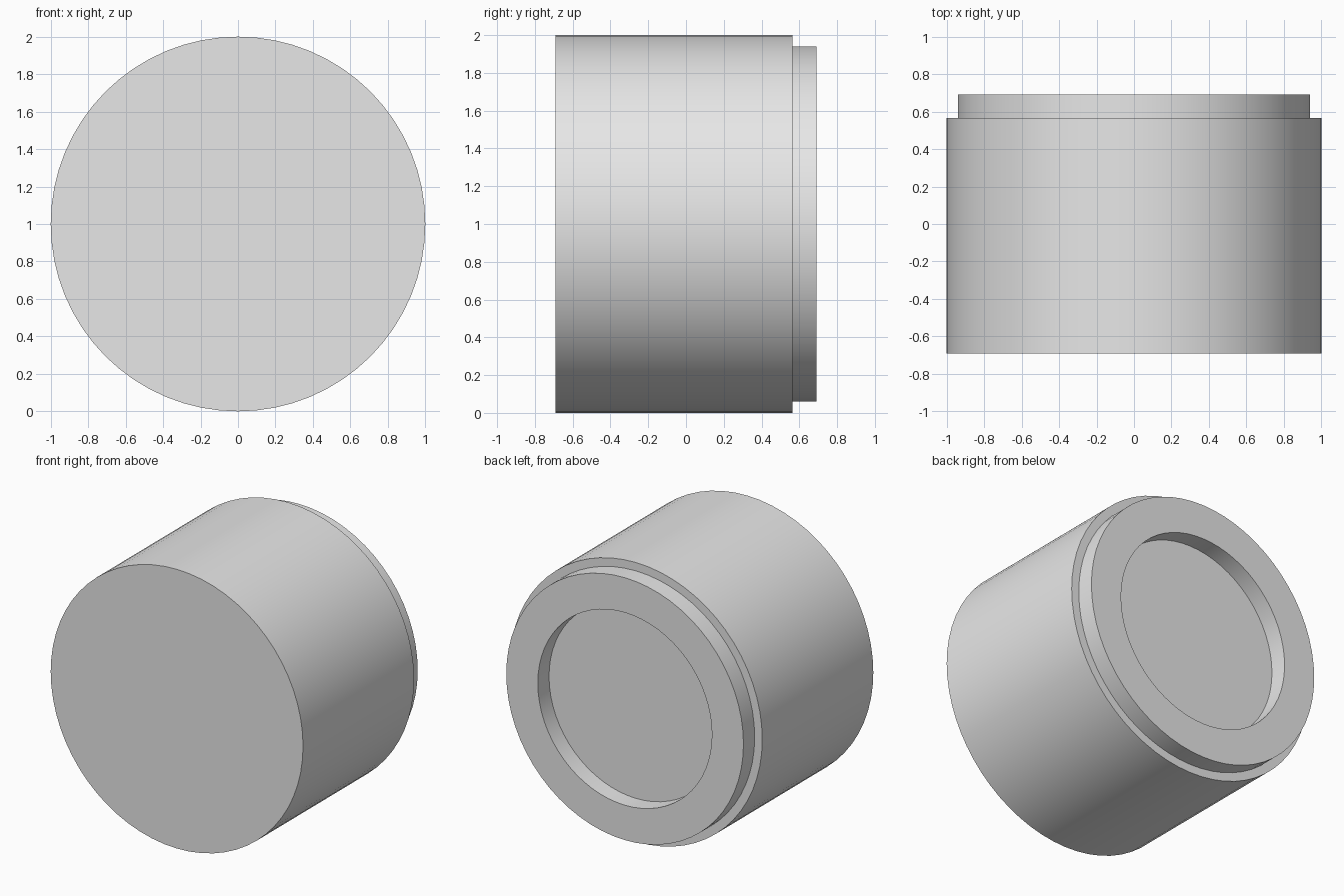
import bpy
import bmesh
import math

SEGMENTS = 64
CENTRE_Z = 1.0

# Remove the default cube
cube = bpy.data.objects.get("Cube")
if cube:
    bpy.data.objects.remove(cube, do_unlink=True)

# Single plain grey
grey = bpy.data.materials.new("light_grey")
grey.use_nodes = True
colour = (0.8, 0.8, 0.8, 1.0)
grey.diffuse_color = colour
grey.node_tree.nodes["Principled BSDF"].inputs["Base Color"].default_value = colour


def turned_part(name, profile, material):
    """Closed solid turned about the y axis from (radius, y) points, front to back."""
    bm = bmesh.new()
    rings = []
    for radius, y in profile:
        ring = []
        for i in range(SEGMENTS):
            a = math.tau * i / SEGMENTS
            ring.append(bm.verts.new((radius * math.cos(a), y, radius * math.sin(a))))
        rings.append(ring)
    for near, far in zip(rings, rings[1:]):
        for i in range(SEGMENTS):
            j = (i + 1) % SEGMENTS
            bm.faces.new((near[i], near[j], far[j], far[i]))
    bm.faces.new(rings[0])
    bm.faces.new(rings[-1])
    bmesh.ops.recalc_face_normals(bm, faces=bm.faces)
    mesh = bpy.data.meshes.new(name)
    bm.to_mesh(mesh)
    bm.free()
    mesh.materials.append(material)
    obj = bpy.data.objects.new(name, mesh)
    obj.location.z = CENTRE_Z
    bpy.context.collection.objects.link(obj)
    return obj


# Drum with a stepped rear collar and a shallow round recess
body = turned_part("drum_body", [
    (1.0, -0.692),   # flat front
    (1.0, 0.565),    # main wall
    (0.94, 0.565),   # step
    (0.94, 0.692),   # collar wall
    (0.69, 0.692),   # rear rim
    (0.69, 0.565),   # recess wall and floor
], grey)

# Smooth walls, sharp rims
bpy.ops.object.select_all(action="DESELECT")
body.select_set(True)
bpy.context.view_layer.objects.active = body
bpy.ops.object.shade_smooth_by_angle(angle=math.radians(30))
